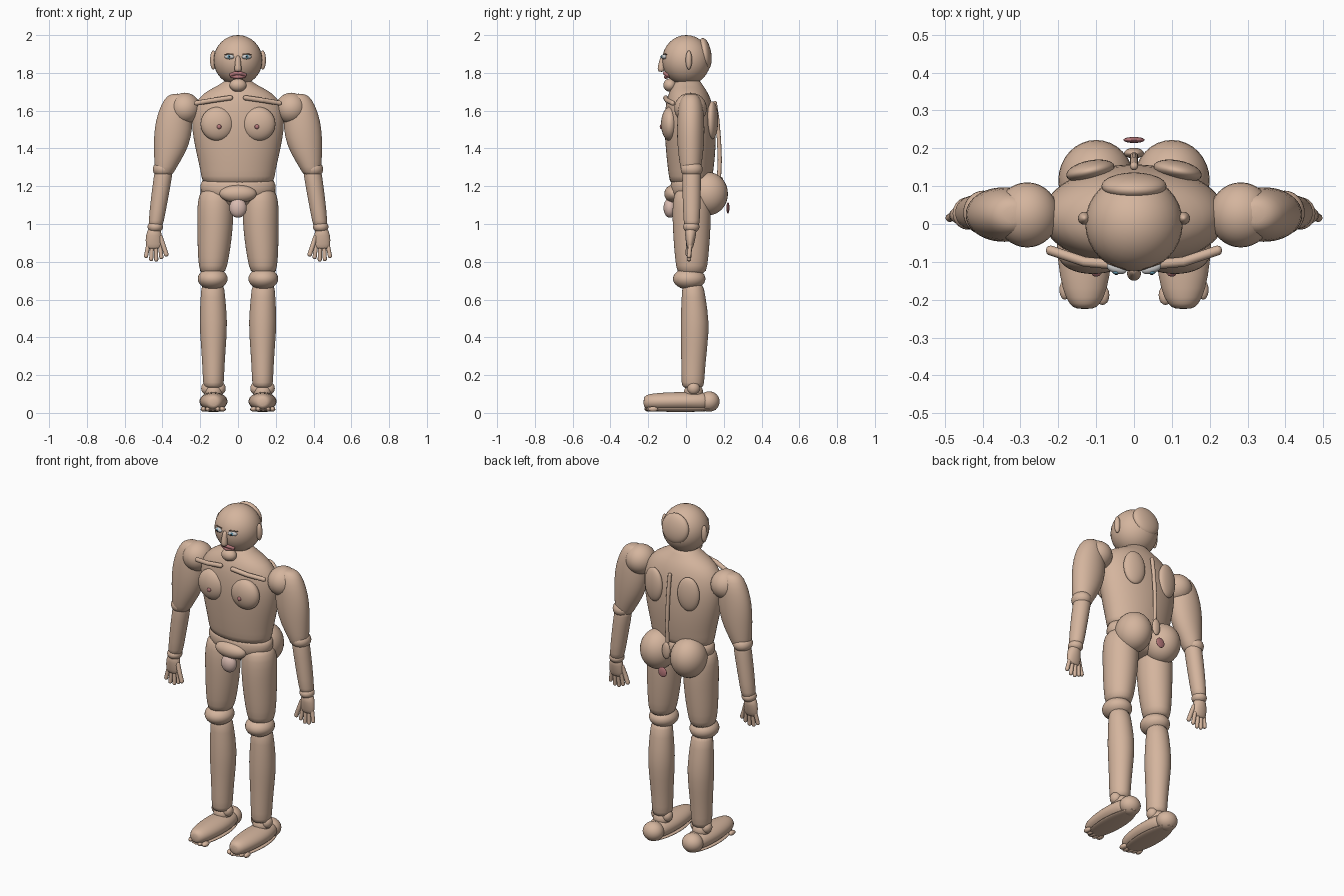
import bpy, bmesh, math
from mathutils import Vector


def material(name, r, g, b):
    m = bpy.data.materials.new(name)
    m.diffuse_color = (r, g, b, 1)
    return m


SKIN = material("skin", 0.66, 0.46, 0.34)
ROSE = material("rose", 0.48, 0.19, 0.20)
PALE = material("pale_skin", 0.70, 0.50, 0.44)
WHITE = material("eye_white", 0.9, 0.9, 0.9)
BLUE = material("iris_blue", 0.15, 0.4, 0.55)
BLACK = material("pupil_black", 0.02, 0.02, 0.02)
HAIR = material("brow_brown", 0.2, 0.12, 0.08)


def finish(bm, name, mat):
    bmesh.ops.recalc_face_normals(bm, faces=bm.faces)
    for f in bm.faces:
        f.smooth = True
    me = bpy.data.meshes.new(name)
    bm.to_mesh(me)
    bm.free()
    ob = bpy.data.objects.new(name, me)
    me.materials.append(mat)
    bpy.context.collection.objects.link(ob)
    return ob


def ball(name, loc, size, mat=SKIN, rot=(0, 0, 0), seg=32):
    bm = bmesh.new()
    bmesh.ops.create_uvsphere(bm, u_segments=seg, v_segments=seg // 2, radius=1)
    ob = finish(bm, name, mat)
    ob.location, ob.scale, ob.rotation_euler = loc, size, rot
    return ob


def loft(name, rings, along_y=False, mat=SKIN, n=40):
    """Elliptical rings: (x, y, z, half width, half depth or height)."""
    bm = bmesh.new()
    loops = []
    for x, y, z, a, b in rings:
        loop = []
        for i in range(n):
            t = 2 * math.pi * i / n
            u, v = a * math.cos(t), b * math.sin(t)
            loop.append(bm.verts.new((x + u, y, z + v) if along_y else (x + u, y + v, z)))
        loops.append(loop)
    for p, q in zip(loops, loops[1:]):
        for i in range(n):
            bm.faces.new((p[i], p[(i + 1) % n], q[(i + 1) % n], q[i]))
    bm.faces.new(loops[0])
    bm.faces.new(loops[-1])
    ob = finish(bm, name, mat)
    sub = ob.modifiers.new("smooth", "SUBSURF")
    sub.levels = sub.render_levels = 1
    return ob


def rod(name, points, radius, mat=SKIN):
    """Round rod through points with ball ends."""
    bm = bmesh.new()
    pts = [Vector(p) for p in points]
    for p in pts:
        r = bmesh.ops.create_uvsphere(bm, u_segments=12, v_segments=8, radius=radius)
        bmesh.ops.translate(bm, verts=r["verts"], vec=p)
    for p, q in zip(pts, pts[1:]):
        d = q - p
        r = bmesh.ops.create_cone(bm, segments=12, radius1=radius, radius2=radius, depth=d.length)
        bmesh.ops.rotate(bm, verts=r["verts"], matrix=d.to_track_quat("Z", "Y").to_matrix())
        bmesh.ops.translate(bm, verts=r["verts"], vec=(p + q) / 2)
    return finish(bm, name, mat)


# Head and face
ball("head", (0, 0.002, 1.867), (0.129, 0.128, 0.133))
ball("back_of_head", (0, 0.1, 1.9), (0.086, 0.034, 0.085), rot=(0.15, 0, 0))
ball("chin", (0, -0.085, 1.735), (0.045, 0.035, 0.035))
loft("nose", [(0, -0.118, 1.895, 0.012, 0.014), (0, -0.125, 1.86, 0.015, 0.018),
              (0, -0.133, 1.82, 0.02, 0.02), (0, -0.13, 1.805, 0.018, 0.016)], n=16)
rod("upper_lip", [(-0.036, -0.097, 1.79), (-0.014, -0.112, 1.798), (0.014, -0.112, 1.798), (0.036, -0.097, 1.79)], 0.01, ROSE)
rod("lower_lip", [(-0.03, -0.096, 1.782), (0, -0.107, 1.778), (0.03, -0.096, 1.782)], 0.01, ROSE)

# Torso
loft("torso", [(0, 0.01, 1.77, 0.06, 0.06), (0, 0.01, 1.74, 0.09, 0.075), (0, 0.012, 1.71, 0.155, 0.095),
               (0, 0.014, 1.67, 0.21, 0.115), (0, 0.018, 1.6, 0.245, 0.13), (0, 0.022, 1.5, 0.245, 0.137),
               (0, 0.025, 1.4, 0.226, 0.132), (0, 0.025, 1.32, 0.207, 0.125), (0, 0.025, 1.25, 0.193, 0.115),
               (0, 0.025, 1.2, 0.19, 0.11)])
loft("pelvis", [(0, 0.03, 1.25, 0.19, 0.105), (0, 0.03, 1.21, 0.2, 0.112), (0, 0.03, 1.16, 0.2, 0.115),
                (0, 0.03, 1.12, 0.14, 0.09), (0, 0.03, 1.08, 0.06, 0.06)])
ball("lower_abdomen", (0, -0.065, 1.16), (0.098, 0.05, 0.048))
ball("groin", (0, -0.085, 1.085), (0.046, 0.034, 0.052), PALE)
rod("spine", [(0, 0.153, 1.64), (0, 0.166, 1.55), (0, 0.175, 1.44), (0, 0.179, 1.34), (0, 0.175, 1.25)], 0.011)
ball("tailbone", (0, 0.187, 1.2), (0.026, 0.014, 0.05))
ball("lower_disc", (0, 0.222, 1.085), (0.028, 0.008, 0.03), ROSE)

for s, side in ((1, "left"), (-1, "right")):
    def nm(part):
        return side + "_" + part

    # Facial features
    ball(nm("ear"), (s * 0.131, 0.015, 1.868), (0.017, 0.017, 0.05))
    ball(nm("eye"), (s * 0.046, -0.117, 1.885), (0.027, 0.014, 0.013), WHITE, (0, 0, s * 0.3), 20)
    ball(nm("iris"), (s * 0.047, -0.127, 1.885), (0.01, 0.006, 0.01), BLUE, seg=16)
    ball(nm("pupil"), (s * 0.047, -0.131, 1.885), (0.005, 0.004, 0.005), BLACK, seg=12)
    rod(nm("brow"), [(s * 0.025, -0.118, 1.9), (s * 0.068, -0.103, 1.898)], 0.003, HAIR)

    # Chest and back
    ball(nm("pectoral"), (s * 0.108, -0.085, 1.53), (0.09, 0.047, 0.09))
    ball(nm("nipple"), (s * 0.1, -0.131, 1.515), (0.012, 0.008, 0.012), ROSE, seg=16)
    rod(nm("collarbone"), [(s * 0.04, -0.108, 1.668), (s * 0.13, -0.1, 1.655), (s * 0.22, -0.07, 1.64)], 0.013)
    ball(nm("shoulder_blade"), (s * 0.115, 0.14, 1.55), (0.065, 0.028, 0.1), rot=(0, 0, -s * 0.2))
    ball(nm("buttock"), (s * 0.1, 0.115, 1.16), (0.1, 0.107, 0.115))

    # Arm
    ball(nm("shoulder"), (s * 0.282, 0.024, 1.612), (0.083, 0.086, 0.083))
    loft(nm("upper_arm"), [(s * x, 0.025, z, a, b) for x, z, a, b in (
        (0.32, 1.69, 0.02, 0.02), (0.322, 1.68, 0.055, 0.045), (0.33, 1.63, 0.078, 0.065), (0.338, 1.55, 0.098, 0.072),
        (0.346, 1.46, 0.1, 0.073), (0.362, 1.37, 0.082, 0.066), (0.385, 1.3, 0.058, 0.055), (0.39, 1.25, 0.042, 0.045))])
    ball(nm("elbow"), (s * 0.398, 0.03, 1.29), (0.053, 0.058, 0.045))
    loft(nm("forearm"), [(s * 0.392, 0.03, 1.3, 0.046, 0.046), (s * 0.394, 0.03, 1.27, 0.049, 0.05),
                         (s * 0.415, 0.03, 1.14, 0.046, 0.048), (s * 0.435, 0.03, 1.0, 0.04, 0.043),
                         (s * 0.437, 0.03, 0.98, 0.034, 0.035)])
    ball(nm("wrist"), (s * 0.438, 0.028, 0.985), (0.041, 0.043, 0.032))
    loft(nm("palm"), [(s * 0.442, 0.026, 0.985, 0.032, 0.032), (s * 0.446, 0.024, 0.94, 0.043, 0.03),
                      (s * 0.446, 0.022, 0.89, 0.044, 0.02), (s * 0.446, 0.021, 0.865, 0.036, 0.013)], n=24)
    for i, tip in enumerate((0.825, 0.812, 0.814, 0.83)):
        x = 0.413 + 0.021 * i
        rod(nm("finger"), [(s * x, 0.022, 0.885), (s * (x + 0.006 * (i - 1.2)), 0.016, tip)], 0.011)
    rod(nm("thumb"), [(s * 0.41, 0.018, 0.93), (s * 0.395, 0.012, 0.885), (s * 0.38, 0.01, 0.84)], 0.0125)

    # Leg
    loft(nm("thigh"), [(s * x, 0.03, z, a, b) for x, z, a, b in (
        (0.115, 1.19, 0.06, 0.07), (0.118, 1.16, 0.09, 0.095), (0.12, 1.08, 0.097, 0.103), (0.121, 0.98, 0.094, 0.1),
        (0.127, 0.87, 0.087, 0.093), (0.133, 0.77, 0.075, 0.083), (0.135, 0.73, 0.06, 0.07))])
    ball(nm("knee"), (s * 0.134, 0.017, 0.71), (0.079, 0.086, 0.057))
    loft(nm("shin"), [(s * x, y, z, a, b) for x, y, z, a, b in (
        (0.134, 0.035, 0.7, 0.06, 0.055), (0.133, 0.04, 0.62, 0.064, 0.062), (0.13, 0.047, 0.48, 0.075, 0.077),
        (0.13, 0.044, 0.36, 0.066, 0.07), (0.13, 0.038, 0.24, 0.058, 0.063), (0.13, 0.036, 0.15, 0.055, 0.06),
        (0.13, 0.036, 0.13, 0.048, 0.052))])
    for x in (0.097, 0.163):
        ball(nm("ankle"), (s * x, 0.04, 0.13), (0.032, 0.034, 0.035), seg=20)
    ball(nm("ankle_core"), (s * 0.13, 0.04, 0.11), (0.05, 0.05, 0.05))

    # Foot
    loft(nm("foot"), [(s * 0.13, y, z, a, b) for y, z, a, b in (
        (-0.225, 0.056, 0.02, 0.02), (-0.215, 0.058, 0.04, 0.037), (-0.175, 0.059, 0.059, 0.044),
        (-0.1, 0.06, 0.072, 0.049), (0, 0.061, 0.077, 0.05), (0.08, 0.06, 0.065, 0.05), (0.14, 0.06, 0.045, 0.042))], True)
    ball(nm("heel"), (s * 0.13, 0.122, 0.06), (0.06, 0.056, 0.054))
    ball(nm("sole"), (s * 0.13, -0.03, 0.018), (0.068, 0.19, 0.013))
    for i in range(5):
        ball(nm("toe"), (s * (0.083 + 0.025 * i), -0.195 + 0.007 * abs(i - 1), 0.02),
             (0.014 if i else 0.018, 0.026, 0.014), seg=16)
